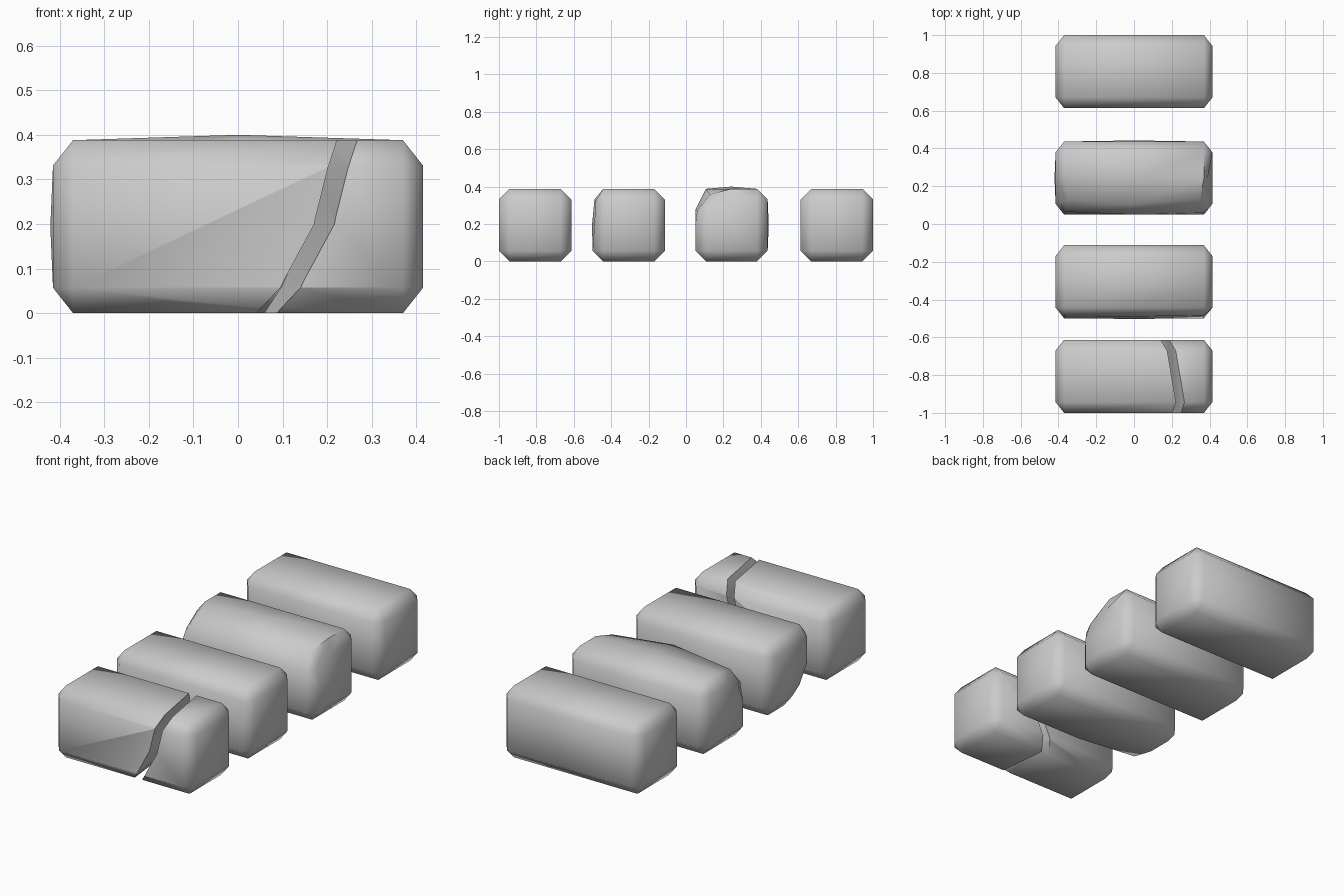
import bpy, bmesh, math
from mathutils import Vector

if "Cube" in bpy.data.objects:
    bpy.data.objects.remove(bpy.data.objects["Cube"])

HX, HY, HZ = 0.415, 0.1935, 0.194   # half sizes of a brick
CH, CX = 0.057, 0.045               # chamfer, and its length along x


def make_object(name, bm, location=(0, 0, 0)):
    bmesh.ops.recalc_face_normals(bm, faces=bm.faces)
    mesh = bpy.data.meshes.new(name)
    bm.to_mesh(mesh)
    bm.free()
    obj = bpy.data.objects.new(name, mesh)
    obj.location = location
    bpy.context.collection.objects.link(obj)
    return obj


def smooth(obj):
    obj.data.shade_smooth()
    obj.data.set_sharp_from_angle(angle=math.radians(58))


def brick(name, y, moves=()):
    """Chamfered block; moves are (nearest point, offset) pairs for wear."""
    bm = bmesh.new()
    bmesh.ops.create_cube(bm, size=2)
    sx = CX / CH
    bmesh.ops.scale(bm, vec=(HX / sx, HY, HZ), verts=bm.verts)
    bmesh.ops.bevel(bm, geom=bm.edges[:], offset=CH, segments=1,
                    profile=0.5, affect='EDGES')
    bmesh.ops.scale(bm, vec=(sx, 1, 1), verts=bm.verts)
    if moves:
        for axis in ((1, 0, 0), (0, 1, 0), (0, 0, 1)):
            bmesh.ops.bisect_plane(bm, geom=bm.verts[:] + bm.edges[:] + bm.faces[:],
                                   plane_co=(0, 0, 0), plane_no=axis)
        start = {v: v.co.copy() for v in bm.verts}
        for point, offset in moves:
            vert = min(start, key=lambda v: (start[v] - Vector(point)).length)
            vert.co += Vector(offset)
    obj = make_object(name, bm, (0, y, HZ))
    smooth(obj)
    return obj


ix, iy, iz = HX - CX, HY - CH, HZ - CH

# Intact brick at the back
brick("plain_brick", 1 - HY)

# Brick with a worn front top edge and a swollen top
brick("worn_brick", 0.243, [
    ((-ix, -HY, iz), (0, 0.015, -0.06)),
    ((0, -HY, iz), (0, 0, -0.055)),
    ((ix, -HY, iz), (0, 0.01, -0.06)),
    ((-HX, -iy, iz), (0.025, 0.01, -0.04)),
    ((HX, -iy, iz), (-0.025, 0.01, -0.04)),
    ((-ix, -iy, HZ), (0.02, 0.02, -0.03)),
    ((ix, -iy, HZ), (-0.02, 0.02, -0.03)),
    ((0, 0, HZ), (0, 0, 0.012)),
    ((HX, 0, iz), (-0.025, 0, -0.01)),
    ((-HX, 0, 0), (-0.006, 0, 0)),
    ((0, HY, 0), (0, 0.006, 0)),
])

# Brick with a bowed front and a chipped lower left corner
brick("chipped_brick", -0.306, [
    ((-ix, -HY, -iz), (0.01, 0.045, 0.015)),
    ((-HX, -iy, -iz), (0.025, 0.03, 0.02)),
    ((-ix, -iy, -HZ), (0.02, 0.03, 0.01)),
    ((-ix, -HY, iz), (0, 0.012, 0)),
    ((0, -HY, iz), (0, 0.01, 0)),
    ((ix, -HY, iz), (0, 0.015, -0.01)),
    ((ix, -HY, 0), (0, 0.01, 0)),
    ((0, -HY, 0), (0, -0.003, 0)),
])

# Brick split by a slanting crack
cracked = brick("cracked_brick", -1 + HY)
profile = [(0.025, -0.05), (0.072, 0.0), (0.12, 0.058), (0.196, 0.2),
           (0.227, 0.327), (0.257, 0.388), (0.28, 0.44)]
bm = bmesh.new()
rings = []
for y, shift in ((-1.05, 0.006), (-0.55, -0.08)):
    left, right = [], []
    for x, z in profile:
        cx = x + shift * (0.6 + z)
        left.append(bm.verts.new((cx - 0.0225, y, z)))
        right.append(bm.verts.new((cx + 0.0225, y, z)))
    rings.append((left, right))
(la, ra), (lb, rb) = rings
for i in range(len(profile) - 1):
    j = i + 1
    bm.faces.new((la[i], ra[i], ra[j], la[j]))
    bm.faces.new((lb[i], rb[i], rb[j], lb[j]))
    bm.faces.new((la[i], la[j], lb[j], lb[i]))
    bm.faces.new((ra[i], ra[j], rb[j], rb[i]))
for k in (0, -1):
    bm.faces.new((la[k], ra[k], rb[k], lb[k]))
cutter = make_object("crack_cutter", bm)
cutter.hide_render = True

mod = cracked.modifiers.new("crack", 'BOOLEAN')
mod.operation = 'DIFFERENCE'
mod.solver = 'EXACT'
mod.object = cutter
bpy.context.view_layer.objects.active = cracked
bpy.ops.object.modifier_apply(modifier=mod.name)
bpy.data.objects.remove(cutter)
smooth(cracked)
